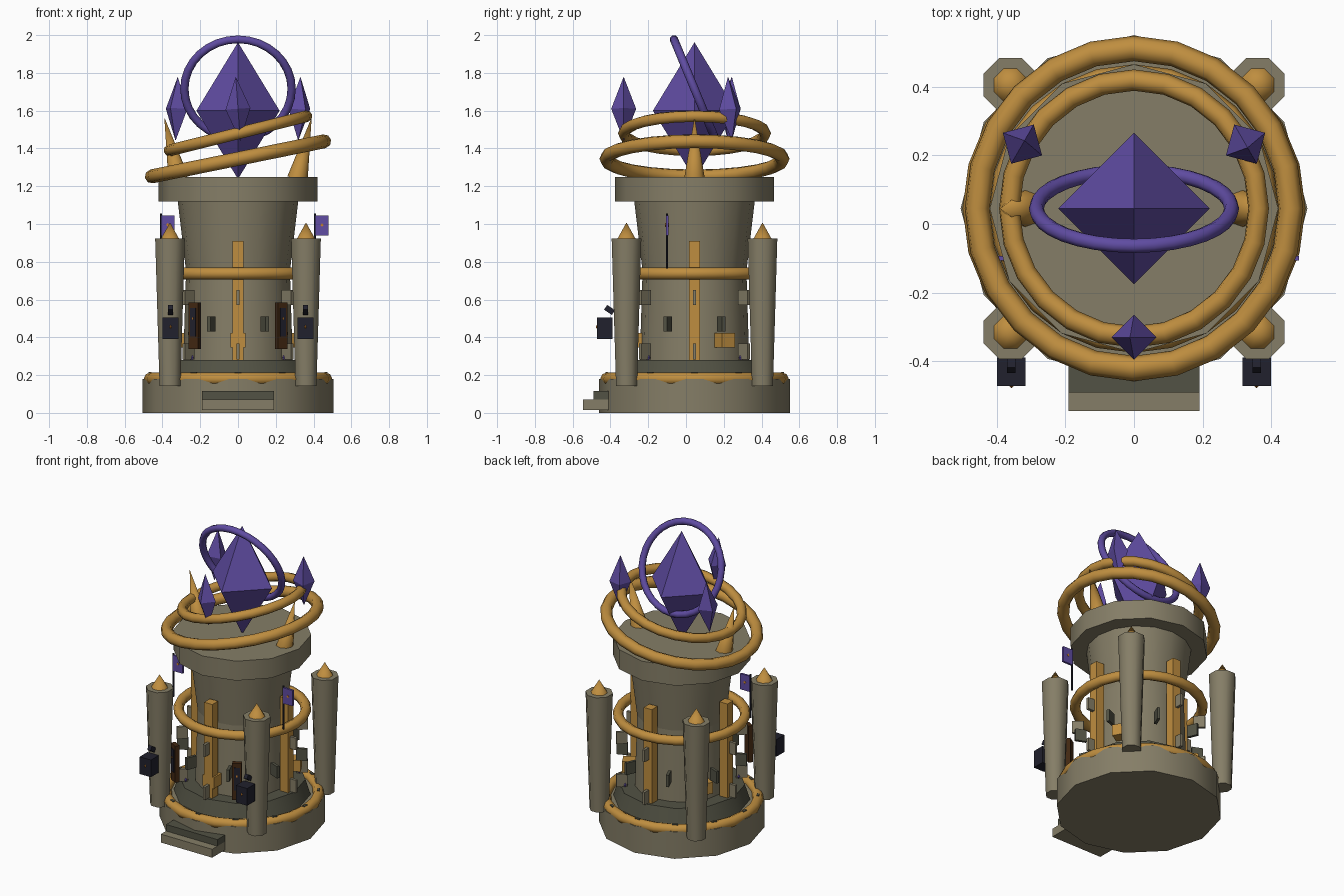
import bpy, math
from mathutils import Vector, Matrix

if "Cube" in bpy.data.objects:
    bpy.data.objects.remove(bpy.data.objects["Cube"])

CY = 0.045  # tower axis offset in y
PI = math.pi


def material(name, col):
    m = bpy.data.materials.new(name)
    m.diffuse_color = (*col, 1)
    m.use_nodes = True
    m.node_tree.nodes["Principled BSDF"].inputs["Base Color"].default_value = m.diffuse_color
    return m


STONE = material("stone", (0.235, 0.208, 0.135))
DARK = material("dark_stone", (0.085, 0.085, 0.058))
GOLD = material("gold", (0.52, 0.27, 0.05))
PURPLE = material("purple", (0.115, 0.072, 0.36))
NAVY = material("dark_iron", (0.015, 0.015, 0.026))
BROWN = material("brown_wood", (0.055, 0.021, 0.006))
ORANGE = material("orange_glow", (0.60, 0.22, 0.03))


def finish(name, mat, smooth=False):
    o = bpy.context.object
    o.name = name
    o.data.materials.append(mat)
    if smooth:
        bpy.ops.object.shade_smooth_by_angle(angle=math.radians(50))
    return o


def frustum(name, mat, x, y, z0, z1, r0, r1, n, turn=0.0, smooth=True):
    bpy.ops.mesh.primitive_cone_add(vertices=n, radius1=r0, radius2=r1, depth=z1 - z0,
                                    location=(x, y, (z0 + z1) / 2), rotation=(0, 0, turn))
    return finish(name, mat, smooth)


def box(name, mat, loc, size, rot=(0, 0, 0)):
    bpy.ops.mesh.primitive_cube_add(size=1, location=loc, rotation=rot)
    o = finish(name, mat)
    o.scale = size
    return o


def ring(name, mat, z, major, minor, rot=(0, 0, 0), n=24):
    bpy.ops.mesh.primitive_torus_add(major_segments=n, minor_segments=8, major_radius=major,
                                     minor_radius=minor, location=(0, CY, z), rotation=rot)
    return finish(name, mat, True)


def crystal(name, mat, loc, r, h, rot=(0, 0, 0)):
    """Four-sided double pyramid."""
    me = bpy.data.meshes.new(name)
    v = [(r, 0, 0), (0, r, 0), (-r, 0, 0), (0, -r, 0), (0, 0, h), (0, 0, -h)]
    f = [(i, (i + 1) % 4, 4) for i in range(4)] + [((i + 1) % 4, i, 5) for i in range(4)]
    me.from_pydata(v, [], f)
    o = bpy.data.objects.new(name, me)
    bpy.context.collection.objects.link(o)
    o.location, o.rotation_euler = loc, rot
    me.materials.append(mat)
    return o


def around(r, a, z):
    """Point on a circle about the tower axis; a = 0 faces the front."""
    return (r * math.sin(a), CY - r * math.cos(a), z)


# Base, plinth and tower
frustum("base", STONE, 0, CY, 0, 0.18, 0.505, 0.505, 12, PI / 6)
ring("base_trim", GOLD, 0.18, 0.465, 0.034)
frustum("plinth", DARK, 0, CY, 0.17, 0.28, 0.42, 0.385, 12, PI / 6)
frustum("tower_lower", STONE, 0, CY, 0.27, 0.75, 0.29, 0.275, 16)
frustum("tower_upper", STONE, 0, CY, 0.75, 1.13, 0.275, 0.32, 16)
frustum("top_platform", STONE, 0, CY, 1.12, 1.25, 0.42, 0.42, 12, PI / 6)
ring("tower_band", GOLD, 0.738, 0.388, 0.032)

# Front steps
box("lower_step", STONE, (0, -0.47, 0.043), (0.38, 0.15, 0.056))
box("upper_step", DARK, (0, -0.44, 0.093), (0.38, 0.1, 0.044))

# Gold ribs
for k in range(4):
    a = k * PI / 2
    box("rib", GOLD, around(0.33, a, 0.595), (0.06, 0.06, 0.63), (0, 0, a))

# Gold blocks near the foot
for k in range(3):
    a = k * 2 * PI / 3
    box("gold_block", GOLD, around(0.315, a, 0.385), (0.082, 0.09, 0.075), (0, 0, a))

# Protruding stones in three staggered rows, with small gems at the foot
for k in range(8):
    a = k * PI / 4
    h = a + PI / 8
    box("lower_brick", STONE, around(0.37, a, 0.325), (0.018, 0.07, 0.085), (0, 0, a))
    box("middle_brick", DARK, around(0.37, h, 0.47), (0.018, 0.07, 0.08), (0, 0, h))
    box("upper_brick", STONE, around(0.37, a, 0.61), (0.018, 0.07, 0.08), (0, 0, a))
    crystal("foot_gem", PURPLE, around(0.35, a, 0.292), 0.018, 0.028, (0, 0, a))

# Small inlays on the base trim
for k in range(12):
    a = k * PI / 6
    box("trim_inlay", DARK, around(0.465, a, 0.211), (0.035, 0.015, 0.009), (0, 0, a))

for sx in (-1, 1):
    # Pillars with gold tips
    for sy in (-1, 1):
        x, y = 0.36 * sx, CY + 0.36 * sy
        frustum("pillar", STONE, x, y, 0.143, 0.923, 0.06, 0.085, 8, PI / 8)
        frustum("pillar_tip", GOLD, x, y, 0.92, 1.008, 0.053, 0, 8, PI / 8)

    # Lanterns on the front pillars
    lx = 0.357 * sx
    box("lantern", NAVY, (lx, -0.43, 0.448), (0.083, 0.083, 0.115))
    crystal("lantern_glow", ORANGE, (lx, -0.469, 0.455), 0.009, 0.015)
    box("lantern_hook", NAVY, (lx, -0.405, 0.545), (0.025, 0.05, 0.03), (-0.6, 0, 0))

    # Framed windows
    a = math.radians(31) * sx
    box("window_frame", BROWN, around(0.445, a, 0.462), (0.058, 0.03, 0.245), (0, 0, a))
    box("window_pane", NAVY, around(0.461, a, 0.48), (0.036, 0.008, 0.15), (0, 0, a))
    box("window_latch", ORANGE, around(0.465, a, 0.5), (0.008, 0.006, 0.012), (0, 0, a))

    # Flags
    fx = 0.408 * sx
    frustum("flag_pole", NAVY, fx, -0.1, 0.765, 1.055, 0.006, 0.006, 6)
    box("flag", PURPLE, (fx + 0.037, -0.1, 0.992), (0.07, 0.014, 0.105))
    for s in (-1, 1):
        e = box("flag_emblem", ORANGE, (fx + 0.037, -0.1 + 0.008 * s, 0.995),
                (0.014, 0.004, 0.014), (0, PI / 4, 0))

    # Gold claws leaning outwards on the platform
    p0, p1 = Vector((0.315 * sx, CY, 1.24)), Vector((0.39 * sx, CY, 1.565))
    bpy.ops.mesh.primitive_cone_add(vertices=8, radius1=0.055, radius2=0, depth=(p1 - p0).length,
                                    location=(p0 + p1) / 2,
                                    rotation=(p1 - p0).to_track_quat('Z', 'Y').to_euler())
    finish("claw", GOLD, True)

# Tilted rings and floating crystals
ring("large_ring", GOLD, 1.345, 0.466, 0.037, (0, math.radians(-11.5), 0))
ring("small_ring", GOLD, 1.48, 0.374, 0.031, (0, math.radians(-14), 0))
ring("purple_ring", PURPLE, 1.715, 0.284, 0.022, (math.radians(90 + 22.5), 0, 0), 32).rotation_euler.x = math.radians(90 - 157.5 + 180)
bpy.context.object.rotation_euler.x = math.radians(112.5)
crystal("main_crystal", PURPLE, (0, CY, 1.6), 0.22, 0.362)
for k in range(3):
    a = k * 2 * PI / 3
    crystal("small_crystal", PURPLE, around(0.375, a, 1.61), 0.066, 0.17, (0, math.radians(-4), a))
